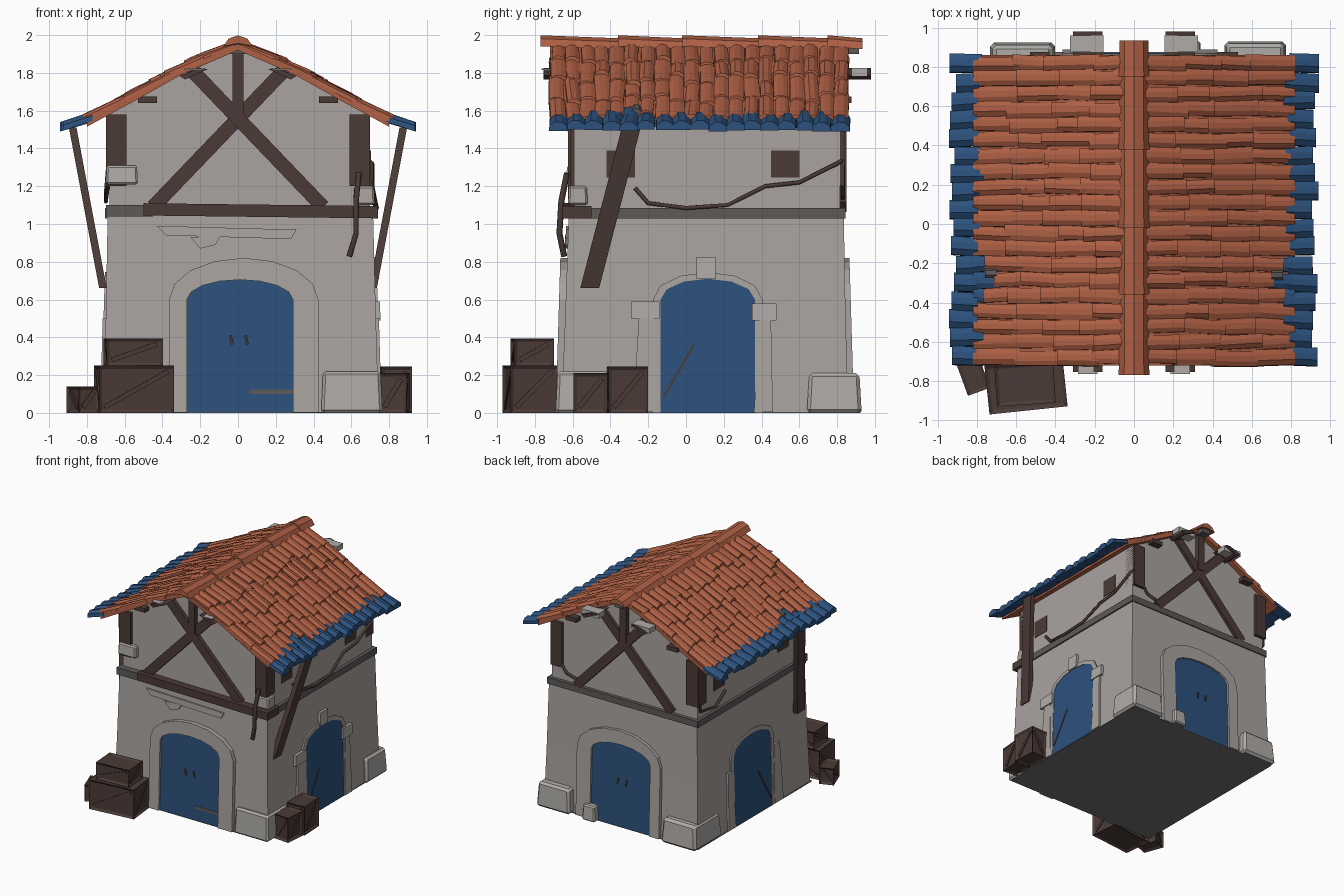
import bpy, bmesh, math, random
from mathutils import Vector, Matrix

if "Cube" in bpy.data.objects:
    bpy.data.objects.remove(bpy.data.objects["Cube"])

random.seed(4)

def material(name, rgb):
    m = bpy.data.materials.new(name)
    m.diffuse_color = (*rgb, 1)
    m.use_nodes = True
    m.node_tree.nodes["Principled BSDF"].inputs["Base Color"].default_value = m.diffuse_color
    return m

WALL = material("wall_grey", (0.40, 0.37, 0.35))
STONE = material("pale_stone", (0.43, 0.41, 0.39))
SLATE = material("dark_grey", (0.11, 0.10, 0.097))
BASE = material("base_grey", (0.17, 0.165, 0.175))
WOOD = material("brown_wood", (0.07, 0.043, 0.037))
BLUE = material("blue_paint", (0.025, 0.083, 0.205))
TILE = material("orange_tile", (0.42, 0.115, 0.058))

def finish(name, bm, *mats):
    bmesh.ops.recalc_face_normals(bm, faces=bm.faces[:])
    me = bpy.data.meshes.new(name)
    bm.to_mesh(me)
    bm.free()
    for m in mats:
        me.materials.append(m)
    ob = bpy.data.objects.new(name, me)
    bpy.context.collection.objects.link(ob)
    return ob

def loft(bm, rings, mat=0):
    """Join matching closed rings of points and cap both ends."""
    vs = [[bm.verts.new(p) for p in r] for r in rings]
    n = len(rings[0])
    faces = [bm.faces.new((a[i], a[(i + 1) % n], b[(i + 1) % n], b[i]))
             for a, b in zip(vs, vs[1:]) for i in range(n)]
    faces += [bm.faces.new(vs[0][::-1]), bm.faces.new(vs[-1])]
    for f in faces:
        f.material_index = mat

def rect(x0, x1, y0, y1):
    return [(x0, y0), (x1, y0), (x1, y1), (x0, y1)]

def box(name, lo, hi, mat, taper=0.0, bevel=0.0):
    x, y, z = zip(lo, hi)
    bm = bmesh.new()
    loft(bm, [[(a, b, z[0]) for a, b in rect(*x, *y)],
              [(a, b, z[1]) for a, b in rect(x[0] + taper, x[1] - taper, y[0] + taper, y[1] - taper)]])
    if bevel:
        bmesh.ops.bevel(bm, geom=bm.edges[:], offset=bevel, segments=1, affect='EDGES')
    ob = finish(name, bm, mat, BASE)
    for f in ob.data.polygons:          # undersides on the ground are dark
        f.material_index = int(f.normal.z < -0.9 and f.center.z < 0.01)
    return ob

SIDES = {"front": ((1, 0), (0, -1)), "back": ((1, 0), (0, 1)),
         "right": ((0, 1), (1, 0)), "left": ((0, 1), (-1, 0))}

def plate(name, side, poly, n0, n1, mat, lean=0.0):
    """Extrude a (u, z) outline outwards from a wall; lean follows the battered wall."""
    u, n = SIDES[side]
    bm = bmesh.new()
    loft(bm, [[(u[0] * a + n[0] * (d - lean * z), u[1] * a + n[1] * (d - lean * z), z)
               for a, z in poly] for d in (n0, n1)])
    return finish(name, bm, mat)

def bar(p, q, w):
    """Outline of a straight bar in a wall plane."""
    p, q = Vector(p), Vector(q)
    s = (q - p).orthogonal().normalized() * w / 2
    return [tuple(v) for v in (p - s, q - s, q + s, p + s)]

def arch(c, half, spring, top, n=6):
    pts = [(c - half, 0.002)]
    pts += [(c - half * math.cos(math.pi * i / n),
             spring + (top - spring) * math.sin(math.pi * i / n)) for i in range(n + 1)]
    return pts + [(c + half, 0.002)]

def rope(name, pts, r=0.012):
    cu = bpy.data.curves.new(name, 'CURVE')
    cu.dimensions, cu.bevel_depth, cu.bevel_resolution = '3D', r, 1
    sp = cu.splines.new('POLY')
    sp.points.add(len(pts) - 1)
    for s, p in zip(sp.points, pts):
        s.co = (*p, 1)
    cu.materials.append(WOOD)
    bpy.context.collection.objects.link(bpy.data.objects.new(name, cu))

# Walls: battered ground floor, gabled upper floor, dark underside
bm = bmesh.new()
loft(bm, [[(x, y, z) for x, y in rect(*r)] for z, r in (
    (0.002, (-0.715, 0.745, -0.66, 0.86)), (0.5, (-0.70, 0.73, -0.64, 0.845)), (1.06, (-0.69, 0.715, -0.62, 0.835)))])
finish("lower_walls", bm, WALL)
box("floor_base", (-0.725, -0.675, 0), (0.75, 0.875, 0.004), BASE)
plate("upper_walls", "back", [(-0.68, 1.04), (0.70, 1.04), (0.70, 1.58), (0.3, 1.79), (0, 1.92),
      (-0.3, 1.79), (-0.68, 1.58)], -0.59, 0.815, WALL)

# Ledge between floors
for s, a, b, n in (("back", -0.70, 0.725, 0.845), ("right", -0.62, 0.84, 0.728), ("left", -0.62, 0.84, 0.705)):
    plate("ledge_" + s, s, rect(a, b, 1.03, 1.085), n - 0.1, n, SLATE)
plate("ledge_front", "front", [(-0.70, 1.04), (-0.45, 1.04), (-0.5, 1.10), (-0.70, 1.10)], 0.5, 0.645, SLATE)
plate("front_beam", "front", [(-0.5, 1.045), (0.74, 1.03), (0.74, 1.095), (-0.5, 1.11)], 0.5, 0.655, WOOD)

# Timber framing and purlins on both gables
for side, n in (("front", 0.59), ("back", 0.815)):
    for s in (-1, 1):
        plate(side + "_brace", side, bar((s * 0.45, 1.09), (-s * 0.25, 1.82), 0.075), n - 0.02, n + 0.03 + s * 0.004, WOOD)
        plate(side + "_corner_post", side, rect(*sorted((s * 0.59, s * 0.70)), 1.2, 1.58), n - 0.09, n + 0.025, WOOD)
        plate(side + "_upper_purlin", side, [(s * 0.16, 1.82), (s * 0.20, 1.825), (s * 0.31, 1.785), (s * 0.28, 1.765)],
              n - 0.1, n + 0.165, WOOD)
        plate(side + "_lower_purlin", side, rect(s * 0.48 - 0.05, s * 0.48 + 0.05, 1.64, 1.675), n - 0.1, n + 0.06, WOOD)
        if side == "back":
            plate("back_purlin_stone", side, rect(s * 0.24 - 0.085, s * 0.24 + 0.085, 1.78, 1.825), 0.875, 0.96, STONE)
        else:
            plate("front_purlin_stone", side, rect(s * 0.235 - 0.05, s * 0.235 + 0.05, 1.815, 1.823), 0.70, 0.765, STONE)
    plate(side + "_king_post", side, rect(-0.03, 0.03, 1.58, 1.92), n - 0.02, n + 0.04, WOOD)
    plate(side + "_ridge_beam", side, rect(-0.04, 0.04, 1.90, 1.95), n - 0.1, n + 0.10, SLATE)

# Doors with handles; arched surrounds on the gable walls
for side, n in (("front", 0.66), ("back", 0.86)):
    plate(side + "_door", side, arch(0.01, 0.285, 0.60, 0.71), n - 0.1, n + 0.012, BLUE, 0.03)
    plate(side + "_door_surround", side, arch(0.03, 0.395, 0.60, 0.82, 8) + arch(0.01, 0.28, 0.60, 0.705, 8)[::-1],
          n - 0.1, n + 0.03, WALL, 0.03)
    for u in (-0.03, 0.05):
        plate(side + "_handle", side, bar((u, 0.36), (u - 0.01, 0.41), 0.014), n, n + 0.02, WOOD, 0.03)
plate("front_worn_patch", "front", rect(0.06, 0.29, 0.10, 0.125), 0.65, 0.675, SLATE, 0.03)

# Side doors with pillars, imposts and keystone
for side, n in (("right", 0.745), ("left", 0.715)):
    plate(side + "_door", side, arch(0.115, 0.25, 0.60, 0.71), n - 0.1, n + 0.008, BLUE, 0.03)
    plate(side + "_door_arch", side, arch(0.115, 0.29, 0.60, 0.745) + arch(0.115, 0.25, 0.60, 0.71)[::-1],
          n - 0.1, n + 0.012, WALL, 0.03)
    if side == "right":
        plate("right_keystone", side, rect(0.055, 0.155, 0.71, 0.825), n - 0.1, n + 0.022, STONE, 0.03)
    for a, b, z in ((-0.29, -0.14, 0.5), (0.35, 0.48, 0.49)):
        if side == "right":
            plate("right_impost", side, rect(a, b, z, z + 0.09), n - 0.1, n + 0.024, STONE, 0.03)
        plate(side + "_pillar", side, [(a + 0.01, 0.005), (b - 0.02, 0.005), (b - 0.03, z), (a + 0.04, z)],
              n - 0.1, n + 0.016, WALL, 0.03)
    plate(side + "_door_crack", side, bar((-0.12, 0.08), (0.04, 0.36), 0.012), n, n + 0.013, WOOD, 0.03)

# Small upper windows
for side, n in (("right", 0.70), ("left", 0.68)):
    for u in (-0.345, 0.525):
        plate(side + "_window", side, rect(u - 0.075, u + 0.075, 1.245, 1.39), n - 0.004, n + 0.004, WOOD)

# Corner stones and loose wall stones
box("front_right_stone", (0.44, -0.69, 0), (0.765, -0.40, 0.22), STONE, 0.01, 0.015)
box("back_right_stone", (0.46, 0.64, 0), (0.775, 0.93, 0.21), STONE, 0.012, 0.018)
box("back_left_stone", (-0.735, 0.55, 0), (-0.40, 0.925, 0.21), STONE, 0.015, 0.02)
box("back_door_stone", (0.22, 0.84, 0), (0.34, 0.93, 0.13), STONE, 0.008, 0.01)
box("left_quoin", (-0.70, -0.635, 1.21), (-0.53, -0.52, 1.31), STONE, 0.005, 0.01)
box("right_quoin", (0.61, -0.625, 1.10), (0.725, -0.52, 1.20), WALL, 0.005, 0.01)
plate("front_lintel_stones", "front", [(-0.43, 0.99), (-0.38, 0.94), (0.28, 0.92), (0.31, 0.97)], 0.6, 0.665, WALL, 0.03)
plate("front_chip_stone", "front", [(-0.25, 0.93), (-0.2, 0.87), (-0.12, 0.89), (-0.09, 0.94)], 0.6, 0.668, WALL, 0.03)

# Roof slab, following the sagging slope
SLOPE = [(0, 1.955), (0.3, 1.825), (0.55, 1.685), (0.8, 1.55), (0.95, 1.505)]

def slope_z(x):
    for (a, za), (b, zb) in zip(SLOPE, SLOPE[1:]):
        if x <= b or b == 0.95:
            return za + (zb - za) * (x - a) / (b - a)

top = [(-x, z) for x, z in SLOPE[3:0:-1]] + SLOPE[:4]
plate("roof_slab", "back", top + [(x, z - 0.035) for x, z in top[::-1]], -0.72, 0.86, TILE)

# Roof tiles in overlapping rows, blue eave tiles and a blue patch with a worn tip
def add_tile(bm, s, y, w, x0, x1, h, mat, lift=0.012):
    rings = []
    for x, l in ((x0, 0), (x1, lift)):
        j = random.uniform(-0.008, 0.008)
        rings.append([(s * x, y + j + k * w, slope_z(x) + l + d) for k, d in (
            (-0.5, -0.02), (-0.46, h * 0.3), (-0.15, h), (0.2, h * 0.9), (0.5, h * 0.2), (0.5, -0.02))])
    loft(bm, rings, mat)

tiles, eaves = bmesh.new(), bmesh.new()
COLS, Y0, Y1 = 20, -0.72, 0.86
step = (Y1 - Y0) / COLS
for s in (-1, 1):
    for c in range(COLS):
        y = Y0 + (c + 0.5) * step
        cuts = [0.03] + [x + random.uniform(-0.05, 0.05) for x in (0.24, 0.43, 0.62)] + [0.82]
        patch = abs(y + 0.29) < 0.1
        if patch:                       # extra short tile above the eave
            cuts.insert(4, 0.71 + abs(y + 0.28) * 0.7)
        for r in range(len(cuts) - 1):
            add_tile(tiles, s, y, step * random.uniform(0.9, 1.1), max(0.02, cuts[r] - 0.03), cuts[r + 1],
                     random.uniform(0.012, 0.026), 1 if patch and r == 4 else 0)
    add_tile(tiles, s, -0.255, 0.07, 0.70, 0.76, 0.03, 2, 0.008)
    for c in range(17):
        add_tile(eaves, s, Y0 + (c + 0.5) * (Y1 - Y0) / 17, 0.098, 0.76 + random.uniform(0, 0.04),
                 0.925 + random.uniform(-0.02, 0.02), 0.03, 0, 0.002)
finish("roof_tiles", tiles, TILE, BLUE, SLATE)
finish("eave_tiles", eaves, BLUE)

# Ridge caps
bm = bmesh.new()
ys = [-0.77, -0.36, -0.02, 0.38, 0.75, 0.925]
for a, b in zip(ys, ys[1:]):
    loft(bm, [[(x * k, y, z + l) for x, z in ((-0.078, 1.925), (-0.05, 1.965), (0, 1.983), (0.05, 1.965),
               (0.078, 1.925), (0, 1.94))] for y, k, l in ((a, 1.0, 0.016), (b + 0.01, 0.94, 0.0))])
finish("ridge_caps", bm, TILE)

# Slanted eave struts
for s in (-1, 1):
    bm = bmesh.new()
    loft(bm, [[(s * (x + a), y + b, z) for a, b in rect(-0.02, 0.02, -0.05, 0.05)]
              for x, y, z in ((0.715, -0.51, 0.66), (0.875, -0.29, 1.51))])
    finish("eave_strut", bm, WOOD)

# Ropes hung along the walls
rope("right_rope", [(0.71, -0.27, 1.19), (0.72, -0.2, 1.11), (0.735, 0, 1.085), (0.73, 0.22, 1.10),
     (0.71, 0.42, 1.20), (0.71, 0.6, 1.22), (0.71, 0.8, 1.32), (0.69, 0.83, 1.34), (0.55, 0.83, 1.16), (0.4, 0.83, 1.12)])
rope("front_rope", [(0.64, -0.63, 1.27), (0.625, -0.66, 1.12), (0.625, -0.67, 0.95), (0.59, -0.645, 0.83)], 0.016)
rope("left_rope", [(-0.68, 0.83, 1.4), (-0.70, 0.8, 1.15), (-0.70, 0.6, 1.12), (-0.69, 0.45, 1.2)])

# Wooden crates: inset panels with a diagonal slat
def crate(name, c, size, turn):
    bm = bmesh.new()
    bmesh.ops.create_cube(bm, size=1, matrix=Matrix.Diagonal((*size, 1)))
    bmesh.ops.inset_individual(bm, faces=bm.faces[:], thickness=0.025, depth=-0.012)
    w, d, h = (v / 2 for v in size)
    for s in (-1, 1):
        loft(bm, [[(x, s * k, z) for x, z in bar((-w + 0.03, -h + 0.03), (w - 0.03, h - 0.03), 0.025)] for k in (d - 0.02, d - 0.004)])
        loft(bm, [[(s * k, y, z) for y, z in bar((-d + 0.03, -h + 0.03), (d - 0.03, h - 0.03), 0.025)] for k in (w - 0.02, w - 0.004)])
    ob = finish(name, bm, WOOD)
    ob.location = (c[0], c[1], c[2] + h)
    ob.rotation_euler.z = math.radians(turn)

crate("front_large_crate", (-0.55, -0.825, 0), (0.40, 0.25, 0.25), 6)
crate("front_top_crate", (-0.555, -0.815, 0.25), (0.30, 0.21, 0.145), 4)
crate("left_small_crate", (-0.82, -0.77, 0), (0.12, 0.18, 0.14), 20)
crate("right_crate", (0.835, -0.31, 0), (0.16, 0.21, 0.245), 3)
crate("right_low_crate", (0.825, -0.50, 0), (0.15, 0.18, 0.21), -5)
